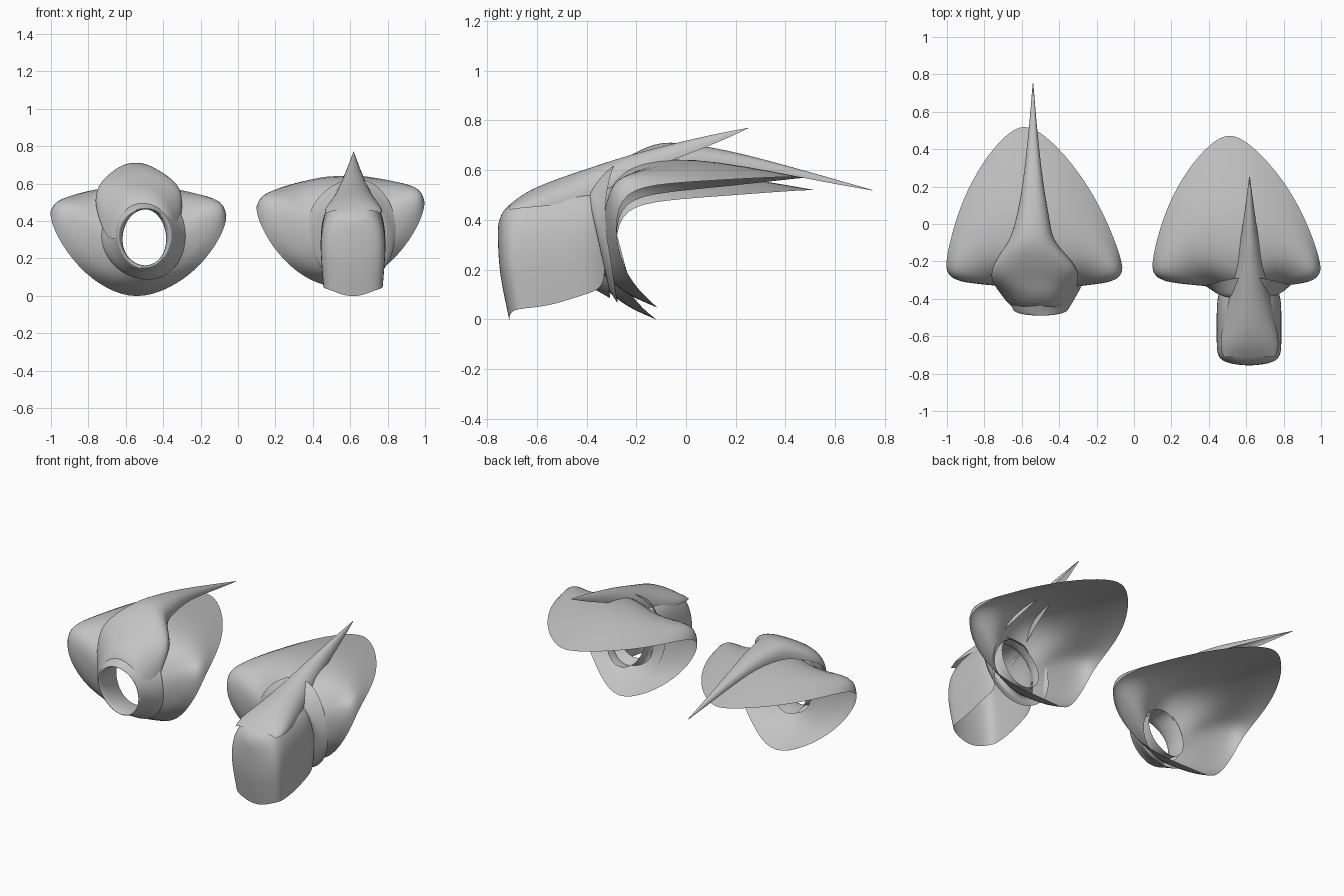
import bpy
import bmesh
import math

if "Cube" in bpy.data.objects:
    bpy.data.objects.remove(bpy.data.objects["Cube"])

cloth = bpy.data.materials.new("grey cloth")
cloth.diffuse_color = (0.55, 0.55, 0.55, 1)
cloth.use_nodes = True
cloth.node_tree.nodes["Principled BSDF"].inputs["Base Color"].default_value = cloth.diffuse_color


def sheet(name, rows, wrap=False):
    """Smooth cloth surface through rows of points; wrap closes each row."""
    n = len(rows[0])
    bm = bmesh.new()
    grid = [[bm.verts.new(p) for p in row] for row in rows]
    for lower, upper in zip(grid, grid[1:]):
        for j in range(n if wrap else n - 1):
            k = (j + 1) % n
            bm.faces.new((lower[j], lower[k], upper[k], upper[j]))
    bmesh.ops.remove_doubles(bm, verts=bm.verts[:], dist=0.0001)   # close the seam
    for f in bm.faces:
        f.smooth = True
    me = bpy.data.meshes.new(name)
    bm.to_mesh(me)
    bm.free()
    me.materials.append(cloth)
    ob = bpy.data.objects.new(name, me)
    bpy.context.collection.objects.link(ob)
    sub = ob.modifiers.new("smooth", 'SUBSURF')
    sub.levels = sub.render_levels = 2


def arch(xc, y, half, top, bottom, power=1.0, taper=0.0, lean=0.0, n=16):
    """Arched cross-section, optionally squared off, narrowed and leaned."""
    pts = []
    for j in range(n + 1):
        a = math.pi * j / n
        c, s = math.cos(a), max(math.sin(a), 0.0) ** power
        if j * 2 == n:
            c = 0.0
        x = half * math.copysign(abs(c) ** power, c) * (1 - taper * (1 - s) ** 2)
        z = bottom + (top - bottom) * s
        pts.append((xc + x, y + lean * ((0.33 - z) / 0.33) ** 2, z))
    return pts


# Half mantle: neck angle, then collar fold, shoulder and hem points
STATIONS = [
    (0,   (0, -.27, .57),   (0, 0, .61),       (0, .54, .52)),
    (20,  (.09, -.25, .57), (.09, .02, .61),   (.11, .475, .52)),
    (40,  (.17, -.24, .56), (.19, 0, .59),     (.24, .33, .51)),
    (55,  (.24, -.24, .54), (.29, -.06, .57),  (.36, .13, .495)),
    (68,  (.30, -.26, .52), (.40, -.17, .54),  (.44, -.08, .48)),
    (82,  (.34, -.31, .48), (.475, -.29, .51), (.485, -.255, .45)),
    (100, (.29, -.33, .37), (.40, -.32, .36),  (.44, -.29, .31)),
    (125, (.20, -.32, .21), (.28, -.30, .175), (.32, -.26, .145)),
    (150, (.11, -.30, .11), (.14, -.25, .06),  (.17, -.17, .035)),
    (180, (0, -.29, .085),  (0, -.21, .035),   (0, -.09, -.02)),
]


def mantle(name, xc, scale, neck_dx, shear, lift, roll, back):
    half = []
    for deg, a, b, r in STATIONS:
        t = math.radians(deg)
        half.append([(.14 * math.sin(t), -.34, .30 + .17 * math.cos(t)), a, b, r])
    full = half + [[(-x, y, z) for x, y, z in row] for row in half[-2:0:-1]]
    shift = (neck_dx, neck_dx * .6, 0, 0)
    rows = []
    for k in range(4):
        rows.append([(xc + s[k][0] * scale + shift[k] - shear * (s[k][1] + .27),
                      s[k][1] * (back if s[k][1] > 0 else 1),
                      s[k][2] + lift + roll * s[k][0]) for s in full])
    sheet(name, rows, wrap=True)


def collar(name, xc, rings, tilt):
    rows = []
    for i, (y, rx, rz, zc) in enumerate(rings):
        row = []
        for j in range(32):
            a = 2 * math.pi * j / 32
            c = math.cos(a)
            w = 1 + .025 * math.sin(3 * a + 1.3 * i)   # soft cloth folds
            nape = .08 * max(c, 0) ** 2 * max(1 - i / 2, 0)
            row.append((xc + rx * w * math.sin(a), y + tilt * (1 - c) / 2 + nape, zc + rz * w * c))
        rows.append(row)
    sheet(name, rows, wrap=True)


# Garment with lowered hood
mantle("lowered_hood_mantle", -.53, 1.0, .03, .07, 0, 0, 1)
collar("lowered_hood_collar", -.5, [
    (-.365, .225, .235, .32), (-.385, .21, .22, .31), (-.43, .18, .19, .31),
    (-.47, .155, .17, .31), (-.50, .14, .16, .31), (-.47, .12, .15, .31),
    (-.40, .115, .15, .31), (-.34, .125, .16, .31)], .06)

# Draped hood running into a long tapering tail: y, x, half width, top, drop
DRAPE = [(.75, -.54, .002, .52, .002), (.5, -.54, .022, .592, .03),
         (.2, -.54, .055, .675, .05), (.02, -.54, .09, .706, .08),
         (-.09, -.55, .115, .716, .10), (-.17, -.54, .185, .69, .11),
         (-.25, -.53, .235, .645, .10), (-.31, -.53, .23, .605, .14),
         (-.37, -.515, .20, .575, .25), (-.43, -.505, .165, .52, .22),
         (-.45, -.50, .14, .47, .16)]
sheet("lowered_hood_drape", [arch(x, y, h, z, z - d, .85) for y, x, h, z, d in DRAPE])

# Garment with raised hood
mantle("raised_hood_mantle", .55, .955, .04, .05, .05, .04, .91)
collar("raised_hood_collar", .61, [
    (-.365, .24, .28, .345), (-.38, .22, .255, .335), (-.395, .195, .225, .335),
    (-.405, .17, .20, .33), (-.39, .135, .17, .33), (-.32, .13, .17, .33)], .09)

# Hood body around the head, open underneath: y, half width, top, bottom
BODY = [(-.757, 0, .37, -.005), (-.754, .07, .40, .005), (-.742, .14, .435, .03),
        (-.715, .18, .465, .04), (-.66, .187, .50, .045), (-.56, .187, .525, .055),
        (-.45, .187, .53, .09), (-.38, .18, .53, .11), (-.33, .155, .51, .14)]
sheet("raised_hood_body", [arch(.615, y, h, t, b, .6, .15, .045 if y < -.7 else .02)
                           for y, h, t, b in BODY])

# Raised hood point: y, half width, top, drop
POINT = [(.25, .002, .77, .002), (.1, .022, .743, .045), (-.1, .05, .695, .07),
         (-.25, .078, .655, .1), (-.4, .11, .605, .12), (-.55, .145, .555, .1),
         (-.65, .16, .51, .06), (-.71, .14, .46, .02)]
sheet("raised_hood_point", [arch(.618, y, h, t, t - d) for y, h, t, d in POINT])
